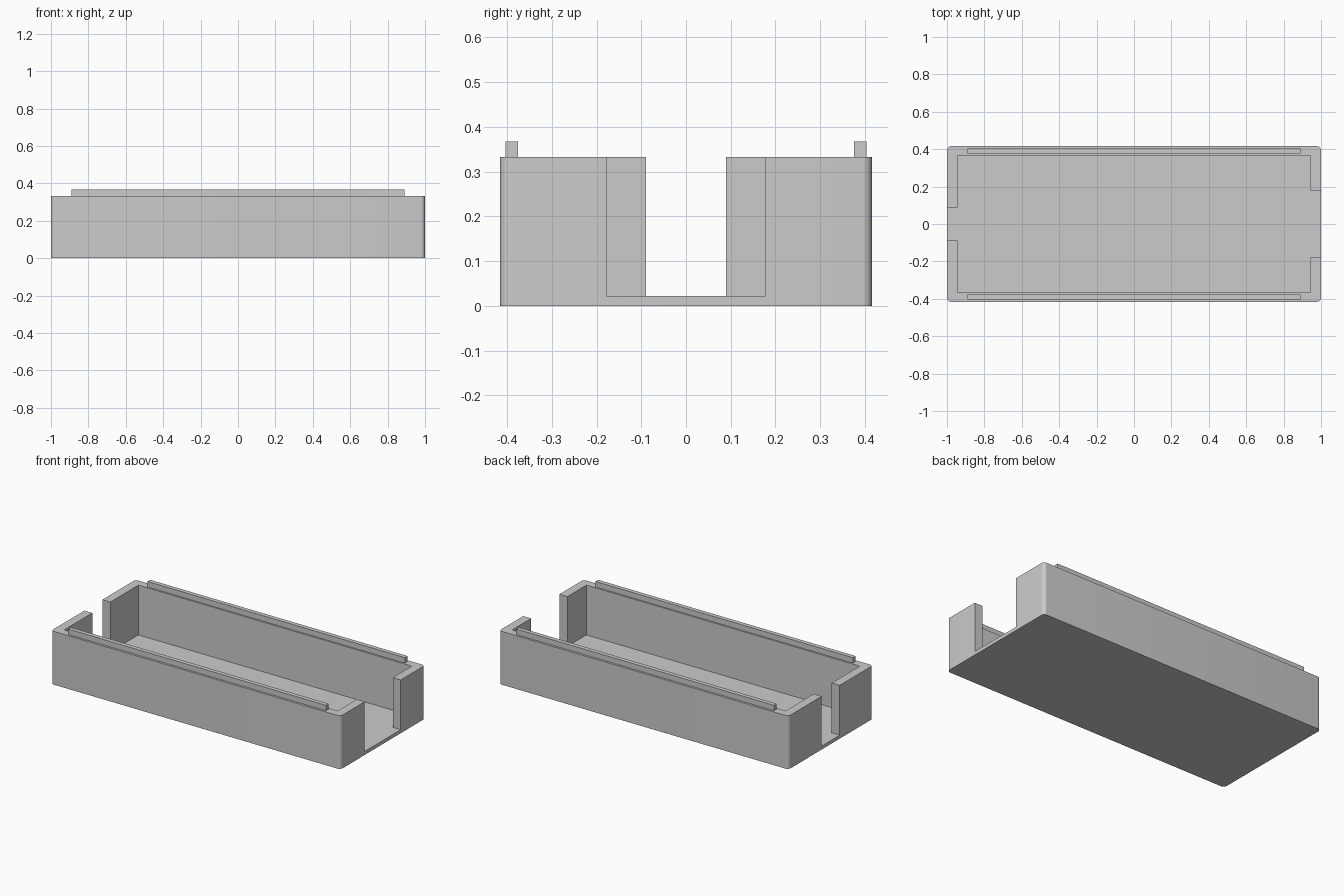
import bpy
import bmesh

if "Cube" in bpy.data.objects:
    bpy.data.objects.remove(bpy.data.objects["Cube"], do_unlink=True)

HALF_X, HALF_Y, HEIGHT = 1.0, 0.416, 0.333
FLOOR, END_WALL, SIDE_WALL = 0.022, 0.055, 0.05
CORNER = 0.022

grey = bpy.data.materials.new("light grey plastic")
grey.use_nodes = True
colour = (0.6, 0.6, 0.6, 1)
grey.diffuse_color = colour
grey.node_tree.nodes["Principled BSDF"].inputs["Base Color"].default_value = colour


def box(name, low, high, corner=0):
    """Box between two corners, with optional rounded upright edges."""
    bm = bmesh.new()
    bmesh.ops.create_cube(bm, size=1)
    for v in bm.verts:
        v.co = [(a + b) / 2 + c * (b - a) for a, b, c in zip(low, high, v.co)]
    if corner:
        upright = [e for e in bm.edges
                   if abs(e.verts[0].co.z - e.verts[1].co.z) > 0.01]
        bmesh.ops.bevel(bm, geom=upright, offset=corner, segments=8,
                        profile=0.5, affect='EDGES')
    mesh = bpy.data.meshes.new(name)
    bm.to_mesh(mesh)
    bm.free()
    obj = bpy.data.objects.new(name, mesh)
    bpy.context.collection.objects.link(obj)
    mesh.materials.append(grey)
    return obj


def select(obj):
    bpy.ops.object.select_all(action='DESELECT')
    obj.select_set(True)
    bpy.context.view_layer.objects.active = obj


def cut(target, low, high):
    """Subtract a box and discard the cutter."""
    cutter = box("cutter", low, high)
    cutter.hide_render = True
    select(target)
    mod = target.modifiers.new("cut", 'BOOLEAN')
    mod.operation = 'DIFFERENCE'
    mod.solver = 'EXACT'
    mod.object = cutter
    bpy.ops.object.modifier_apply(modifier=mod.name)
    bpy.data.objects.remove(cutter, do_unlink=True)


# Open tray with rounded corners
tray = box("tray", (-HALF_X, -HALF_Y, 0), (HALF_X, HALF_Y, HEIGHT), CORNER)
inner_x, inner_y = HALF_X - END_WALL, HALF_Y - SIDE_WALL
cut(tray, (-inner_x, -inner_y, FLOOR), (inner_x, inner_y, 1))

# Full-height openings: narrow at one end, wide at the other
for side, half in ((-1, 0.089), (1, 0.178)):
    xs = sorted((side * 0.8, side * 1.2))
    cut(tray, (xs[0], -half, FLOOR), (xs[1], half, 1))
select(tray)
bpy.ops.object.shade_smooth_by_angle()

# Raised rails along both long walls
for side, name in ((-1, "front_rail"), (1, "back_rail")):
    ys = sorted((side * 0.376, side * 0.403))
    box(name, (-0.89, ys[0], HEIGHT - 0.005), (0.89, ys[1], 0.367))
